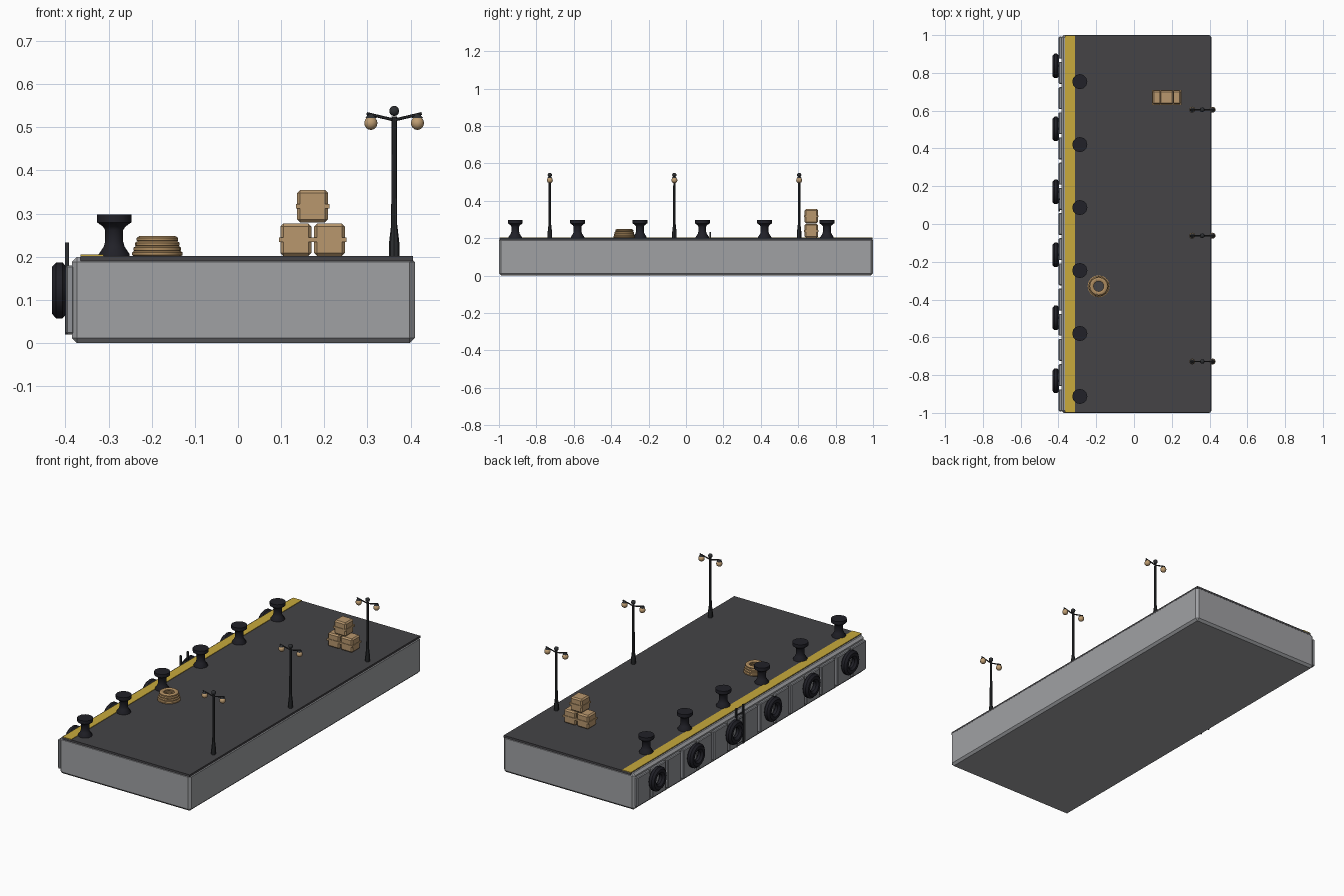
import bpy, bmesh, math
from mathutils import Vector, Matrix

cube = bpy.data.objects.get("Cube")
if cube:
    bpy.data.objects.remove(cube, do_unlink=True)


def material(name, r, g, b):
    m = bpy.data.materials.new(name)
    m.use_nodes = True
    m.diffuse_color = (r, g, b, 1)
    m.node_tree.nodes["Principled BSDF"].inputs["Base Color"].default_value = (r, g, b, 1)
    return m


CONCRETE = material("concrete grey", 0.35, 0.355, 0.37)
STEEL = material("sheet steel grey", 0.28, 0.29, 0.31)
ASPHALT = material("asphalt", 0.058, 0.057, 0.062)
YELLOW = material("safety yellow", 0.58, 0.40, 0.045)
IRON = material("black iron", 0.015, 0.015, 0.021)
LAMP_IRON = material("lamp iron", 0.026, 0.028, 0.031)
WOOD = material("crate wood", 0.48, 0.31, 0.155)
ROPE = material("rope", 0.42, 0.26, 0.115)
GLASS = material("lamp glass", 0.52, 0.34, 0.17)


def finish(name, bm, mat, smooth=False):
    bmesh.ops.recalc_face_normals(bm, faces=bm.faces)
    mesh = bpy.data.meshes.new(name)
    bm.to_mesh(mesh)
    bm.free()
    mesh.materials.append(mat)
    ob = bpy.data.objects.new(name, mesh)
    bpy.context.collection.objects.link(ob)
    if smooth:
        bpy.ops.object.select_all(action='DESELECT')
        ob.select_set(True)
        bpy.context.view_layer.objects.active = ob
        bpy.ops.object.shade_smooth_by_angle(angle=math.radians(40))
    return ob


def add_box(bm, lo, hi, bevel=0):
    lo, hi = Vector(lo), Vector(hi)
    mat = Matrix.Translation((lo + hi) / 2) @ Matrix.Diagonal((*(hi - lo), 1))
    verts = bmesh.ops.create_cube(bm, size=1, matrix=mat)["verts"]
    if bevel:
        edges = list({e for v in verts for e in v.link_edges})
        bmesh.ops.bevel(bm, geom=edges, offset=bevel, segments=1, affect='EDGES')


def box(name, lo, hi, mat, bevel=0):
    bm = bmesh.new()
    add_box(bm, lo, hi, bevel)
    return finish(name, bm, mat)


def add_rod(bm, a, b, r1, r2=None, sides=8):
    a, b = Vector(a), Vector(b)
    rot = (b - a).to_track_quat('Z', 'Y').to_matrix().to_4x4()
    bmesh.ops.create_cone(bm, cap_ends=True, segments=sides, radius1=r1,
                          radius2=r1 if r2 is None else r2, depth=(b - a).length,
                          matrix=Matrix.Translation((a + b) / 2) @ rot)


def add_lathe(bm, profile, sides, origin, closed=False, rot=Matrix()):
    # revolve (radius, height) pairs around a local z axis
    place = Matrix.Translation(origin) @ rot
    rings = []
    for r, h in profile:
        rings.append([bm.verts.new(place @ Vector((r * math.cos(t), r * math.sin(t), h)))
                      for t in (2 * math.pi * i / sides for i in range(sides))])
    pairs = list(zip(rings, rings[1:])) + ([(rings[-1], rings[0])] if closed else [])
    for a, b in pairs:
        for i in range(sides):
            j = (i + 1) % sides
            bm.faces.new((a[i], a[j], b[j], b[i]))
    if not closed:
        bm.faces.new(rings[0])
        bm.faces.new(rings[-1])


def ring_profile(major, minor_r, minor_h, count):
    return [(major + minor_r * math.cos(t), minor_h * math.sin(t))
            for t in (2 * math.pi * (i + 0.5) / count for i in range(count))]


# Quay body, deck surface and edge stripe
box("quay_body", (-0.385, -1, 0), (0.41, 1, 0.2), CONCRETE, 0.012)
box("deck_surface", (-0.365, -0.998, 0.19), (0.406, 0.998, 0.202), ASPHALT)
box("edge_stripe", (-0.365, -0.998, 0.2), (-0.312, 0.998, 0.205), YELLOW)

# Sheet piling along the mooring face
bm = bmesh.new()
PITCH = 2 / 15
for i in range(15):
    y = -1 + PITCH * (i + 0.5)
    add_box(bm, (-0.399, y - 0.058, 0.02), (-0.38, y + 0.058, 0.18), 0.004)
finish("sheet_piling", bm, STEEL)

# Bollards and tyre fenders at a regular spacing
BOLLARD = [(0.036, 0), (0.036, 0.006), (0.024, 0.024), (0.021, 0.035), (0.021, 0.062),
           (0.026, 0.07), (0.04, 0.08), (0.04, 0.098)]
to_x = Matrix.Rotation(math.pi / 2, 4, 'Y')
for i in range(6):
    y = -0.913 + i / 3
    bm = bmesh.new()
    add_lathe(bm, BOLLARD, 12, (-0.287, y, 0.2))
    finish(f"bollard_{i + 1}", bm, IRON, True)
    bm = bmesh.new()
    add_lathe(bm, ring_profile(0.046, 0.0205, 0.019, 8), 16,
              (-0.414, y + 0.083, 0.122), True, to_x)
    finish(f"tyre_fender_{i + 1}", bm, IRON, True)

# Boarding ladder
bm = bmesh.new()
for y in (0.07, 0.13):
    add_box(bm, (-0.401, y - 0.004, 0.02), (-0.392, y + 0.004, 0.233))
for i in range(7):
    z = 0.035 + i * 0.026
    add_rod(bm, (-0.397, 0.07, z), (-0.397, 0.13, z), 0.003, sides=6)
finish("boarding_ladder", bm, LAMP_IRON)

# Rope coil of shrinking rings
bm = bmesh.new()
for i in range(4):
    add_lathe(bm, ring_profile(0.048 - 0.0035 * i, 0.0115, 0.008, 8), 16,
              (-0.187, -0.33, 0.207 + 0.0112 * i), True)
finish("rope_coil", bm, ROPE, True)

# Stacked crates, each with a band around the middle
for n, (x, z) in enumerate([(0.134, 0.202), (0.212, 0.202), (0.173, 0.28)]):
    bm = bmesh.new()
    half = 0.036
    add_box(bm, (x - half, 0.67 - half, z), (x + half, 0.67 + half, z + 0.075), 0.007)
    half = 0.039
    mid = z + 0.0375
    add_box(bm, (x - half, 0.67 - half, mid - 0.005), (x + half, 0.67 + half, mid + 0.005))
    finish(f"crate_{n + 1}", bm, WOOD)

# Double-headed lamp posts
X = 0.362
for n, y in enumerate((-0.728, -0.062, 0.605)):
    post, globes = bmesh.new(), bmesh.new()
    add_lathe(post, [(0.012, 0), (0.012, 0.032), (0.007, 0.075), (0.006, 0.325)],
              8, (X, y, 0.2))
    bmesh.ops.create_uvsphere(post, u_segments=10, v_segments=6, radius=0.012,
                              matrix=Matrix.Translation((X, y, 0.538)))
    for side in (-1, 1):
        hx = X + side * 0.054
        add_rod(post, (X, y, 0.517), (X + side * 0.064, y, 0.532), 0.0035, sides=6)
        add_rod(post, (hx, y, 0.522), (hx, y, 0.531), 0.013, 0.005)
        bmesh.ops.create_uvsphere(globes, u_segments=10, v_segments=8, radius=0.016,
                                  matrix=Matrix.Translation((hx, y, 0.51)))
    finish(f"lamp_post_{n + 1}", post, LAMP_IRON, True)
    finish(f"lamp_globes_{n + 1}", globes, GLASS, True)
